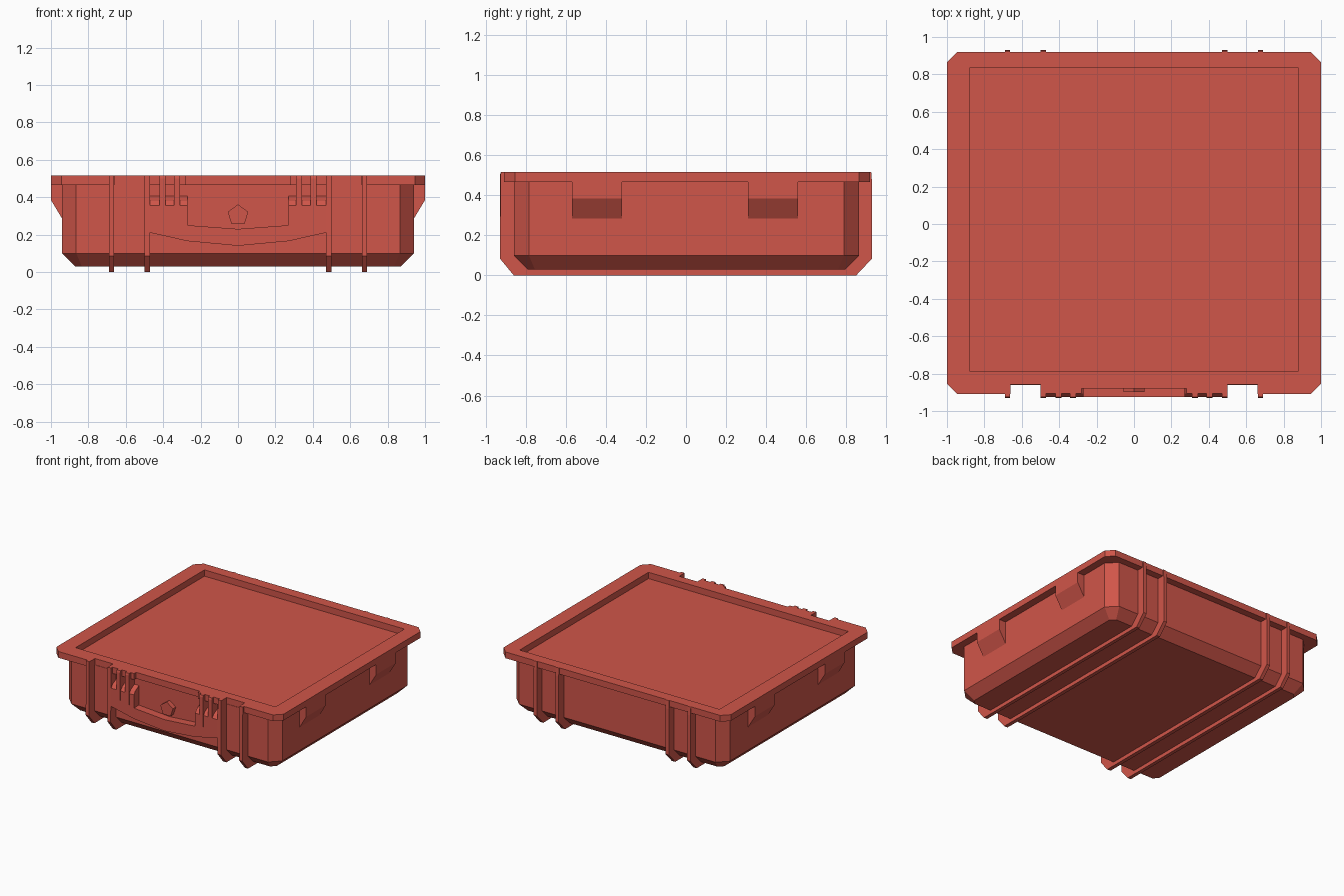
import bpy, bmesh, math

if "Cube" in bpy.data.objects:
    bpy.data.objects.remove(bpy.data.objects["Cube"])

red = bpy.data.materials.new("case red")
red.diffuse_color = (0.63, 0.092, 0.067, 1)
red.use_nodes = True
red.node_tree.nodes["Principled BSDF"].inputs["Base Color"].default_value = red.diffuse_color


def prism(name, pts, lo, hi, axis):
    """Extrude a 2D profile along an axis: x uses (y,z), y uses (x,z), z uses (x,y)."""
    place = {"x": lambda p, d: (d, p[0], p[1]),
             "y": lambda p, d: (p[0], d, p[1]),
             "z": lambda p, d: (p[0], p[1], d)}[axis]
    bm = bmesh.new()
    a = [bm.verts.new(place(p, lo)) for p in pts]
    b = [bm.verts.new(place(p, hi)) for p in pts]
    n = len(pts)
    bm.faces.new(a)
    bm.faces.new(b[::-1])
    for i in range(n):
        bm.faces.new((a[i], b[i], b[(i + 1) % n], a[(i + 1) % n]))
    return finish(name, bm)


def finish(name, bm):
    bmesh.ops.recalc_face_normals(bm, faces=bm.faces)
    me = bpy.data.meshes.new(name)
    bm.to_mesh(me)
    bm.free()
    ob = bpy.data.objects.new(name, me)
    bpy.context.collection.objects.link(ob)
    me.materials.append(red)
    return ob


def octagon(x, y0, y1, c):
    """Rectangle with cut corners."""
    return [(x - c, y0), (x, y0 + c), (x, y1 - c), (x - c, y1),
            (c - x, y1), (-x, y1 - c), (-x, y0 + c), (c - x, y0)]


# Body: cut-corner tub with a sloped foot, closed at the tray floor
bm = bmesh.new()
rings = []
for x, y0, y1, c, z in ((0.87, -0.79, 0.795, 0.035, 0.03),
                        (0.94, -0.86, 0.865, 0.075, 0.10),
                        (0.94, -0.86, 0.865, 0.075, 0.465)):
    rings.append([bm.verts.new((px, py, z)) for px, py in octagon(x, y0, y1, c)])
bm.faces.new(rings[0])
bm.faces.new(rings[2])
for r, s in zip(rings, rings[1:]):
    for i in range(8):
        j = (i + 1) % 8
        bm.faces.new((r[i], r[j], s[j], s[i]))
finish("body", bm)

# Rim: flange with two front notches, a stepped front and a tray opening
half = [(0.28, -0.88), (0.28, -0.905), (0.50, -0.905), (0.50, -0.857),
        (0.66, -0.857), (0.66, -0.91), (0.945, -0.91), (1.0, -0.855),
        (1.0, 0.865), (0.945, 0.92)]
rim = prism("rim", half + [(-x, y) for x, y in reversed(half)], 0.465, 0.515, "z")
cutter = prism("tray_cutter", [(-0.88, -0.785), (0.88, -0.785), (0.88, 0.835),
                               (-0.88, 0.835)], 0.4, 0.6, "z")
cutter.hide_render = True
cutter.hide_set(True)
mod = rim.modifiers.new("tray opening", "BOOLEAN")
mod.operation = "DIFFERENCE"
mod.solver = "EXACT"
mod.object = cutter

# Handle: U-shaped plate with a curved lower edge
right = [(0.0, 0.14), (0.27, 0.165), (0.47, 0.21), (0.47, 0.355),
         (0.27, 0.355), (0.27, 0.25), (0.0, 0.23)]
prism("handle", right + [(-x, z) for x, z in right[-2:0:-1]], -0.924, -0.85, "y")

# Round badge stud in the middle of the handle recess
prism("stud", [(0.058 * math.sin(k * math.tau / 5), 0.303 + 0.058 * math.cos(k * math.tau / 5))
               for k in range(5)], -0.897, -0.85, "y")

front_back = [(-0.93, 0.085), (-0.86, 0.0), (0.85, 0.0), (0.93, 0.085),
              (0.93, 0.45), (0.925, 0.515)]
for side, s in (("right", 1), ("left", -1)):
    # Ribs wrapping front, underside and back
    for part, x0, x1 in (("inner", 0.47, 0.50), ("outer", 0.662, 0.69)):
        # front strip, bottom strip and back strip form one open loop
        loop = [(-0.925, 0.515), *front_back, (0.855, 0.515), (0.855, 0.12),
                (0.78, 0.05), (-0.78, 0.05), (-0.85, 0.12), (-0.85, 0.515)]
        prism(f"{part}_rib_{side}", loop, s * x0, s * x1, "x")

    # Latch: sloped ledge with two upright prongs
    prism(f"latch_ledge_{side}", [(-0.85, 0.355), (-0.924, 0.355), (-0.905, 0.38),
                                  (-0.86, 0.405), (-0.85, 0.405)],
          s * 0.27, s * 0.47, "x")
    for k, (x0, low) in enumerate(((0.31, 0.265), (0.387, 0.28))):
        prism(f"latch_prong_{side}_{k + 1}",
              [(-0.85, low), (-0.929, low), (-0.929, 0.50), (-0.925, 0.515), (-0.85, 0.515)],
              s * x0, s * (x0 + 0.033), "x")

    # Side lugs under the rim, sloping back into the body
    for part, y0 in (("front", -0.57), ("back", 0.31)):
        prism(f"{part}_lug_{side}", [(s * 0.92, 0.285), (s * 0.94, 0.285), (s * 1.0, 0.385),
                                     (s * 1.0, 0.465), (s * 0.92, 0.465)],
              y0, y0 + 0.25, "y")
